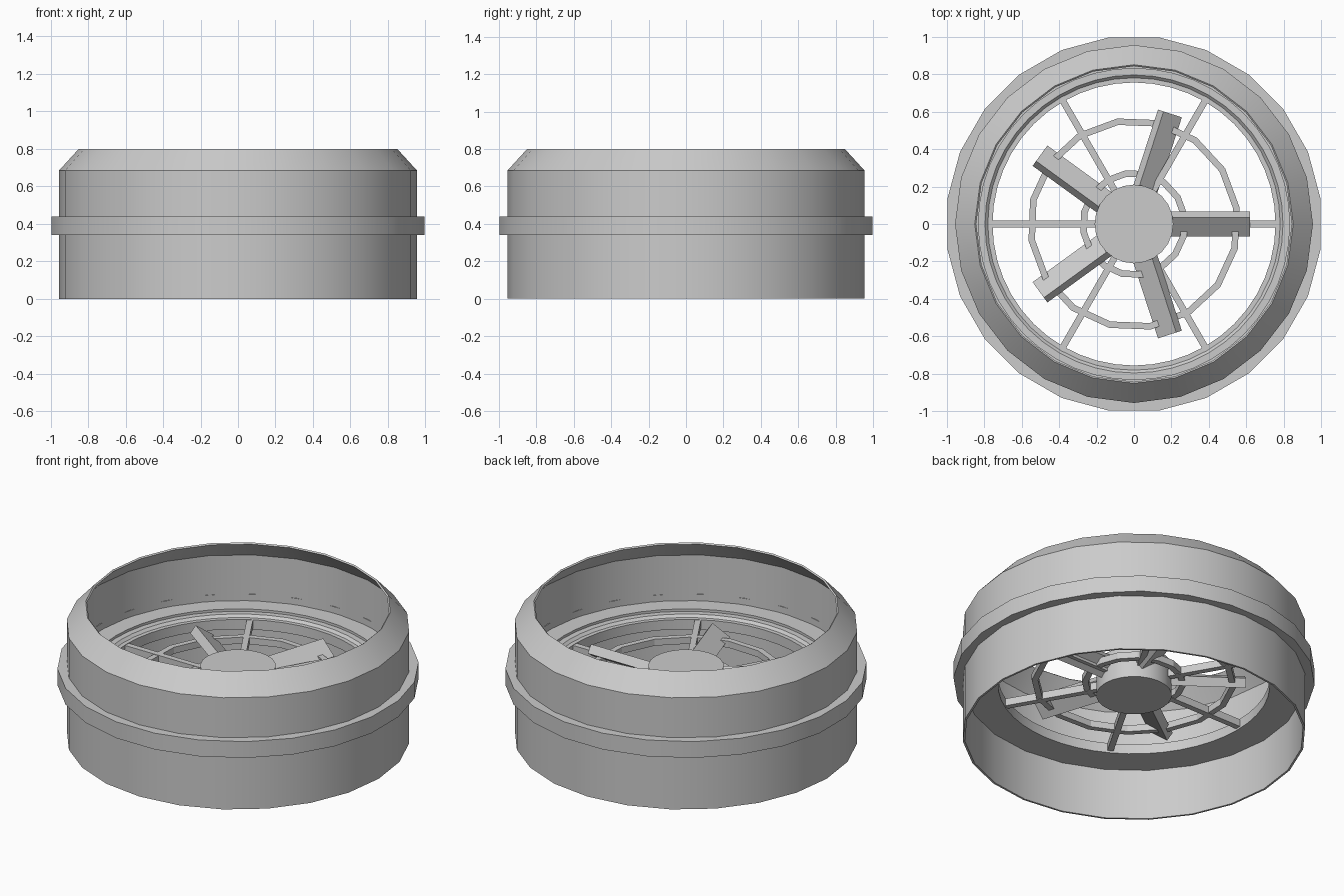
import bpy, bmesh, math
from mathutils import Matrix

if "Cube" in bpy.data.objects:
    bpy.data.objects.remove(bpy.data.objects["Cube"], do_unlink=True)

GREY = (0.6, 0.6, 0.6, 1.0)
mat = bpy.data.materials.new("plain grey")
mat.use_nodes = True
mat.diffuse_color = GREY
mat.node_tree.nodes["Principled BSDF"].inputs["Base Color"].default_value = GREY


def finish(name, bm, smooth=True):
    bmesh.ops.recalc_face_normals(bm, faces=bm.faces)
    mesh = bpy.data.meshes.new(name)
    bm.to_mesh(mesh)
    bm.free()
    mesh.materials.append(mat)
    obj = bpy.data.objects.new(name, mesh)
    bpy.context.collection.objects.link(obj)
    if smooth:
        bpy.ops.object.select_all(action="DESELECT")
        obj.select_set(True)
        bpy.context.view_layer.objects.active = obj
        bpy.ops.object.shade_smooth_by_angle(angle=math.radians(31))
    return obj


def lathe(name, profile, sides, offset=0.0, smooth=True):
    """Revolve a closed (radius, height) profile around z."""
    bm = bmesh.new()
    rings = []
    for i in range(sides):
        a = 2 * math.pi * (i + offset) / sides
        rings.append([bm.verts.new((r * math.cos(a), r * math.sin(a), z))
                      for r, z in profile])
    n = len(profile)
    for i in range(sides):
        p, q = rings[i], rings[(i + 1) % sides]
        for j in range(n):
            k = (j + 1) % n
            bm.faces.new((p[j], q[j], q[k], p[k]))
    return finish(name, bm, smooth)


def band(r0, r1, z0, z1):
    return [(r0, z0), (r1, z0), (r1, z1), (r0, z1)]


def radial_boxes(name, count, r0, r1, width, height, z, pitch=0.0):
    """Boxes pointing outward, evenly spaced, pitched about their length."""
    bm = bmesh.new()
    for i in range(count):
        m = (Matrix.Rotation(2 * math.pi * i / count, 4, "Z")
             @ Matrix.Translation(((r0 + r1) / 2, 0, z))
             @ Matrix.Rotation(pitch, 4, "X")
             @ Matrix.Diagonal((r1 - r0, width, height, 1)))
        bmesh.ops.create_cube(bm, size=1, matrix=m)
    return finish(name, bm, smooth=False)


# Thin duct wall with an inward chamfer at the top
lathe("duct_shell", [(0.955, 0), (0.955, 0.685), (0.85, 0.8), (0.842, 0.793),
                     (0.943, 0.68), (0.943, 0)], 24)

# Raised band around the outside
lathe("outer_band", band(0.946, 1.005, 0.34, 0.44), 24, 0.5)

# Stepped ring inside the duct that carries the grille
lathe("inner_ring", [(0.945, 0.31), (0.945, 0.40), (0.83, 0.40), (0.83, 0.385),
                     (0.795, 0.385), (0.78, 0.37), (0.755, 0.37),
                     (0.755, 0.31), (0.84, 0.31)], 48)

# Grille: spokes and two rings
radial_boxes("grille_spokes", 6, 0.18, 0.765, 0.035, 0.045, 0.345)
lathe("grille_outer_ring", band(0.535, 0.57, 0.325, 0.365), 16, 0.4, False)
lathe("grille_inner_ring", band(0.255, 0.29, 0.325, 0.365), 16, 0.4, False)

# Rotor: hub and five pitched blades
bm = bmesh.new()
bmesh.ops.create_cone(bm, cap_ends=True, segments=24, radius1=0.21, radius2=0.21,
                      depth=0.19, matrix=Matrix.Translation((0, 0, 0.345)))
finish("hub", bm)
radial_boxes("fan_blades", 5, 0.15, 0.62, 0.125, 0.055, 0.36, math.radians(35))
